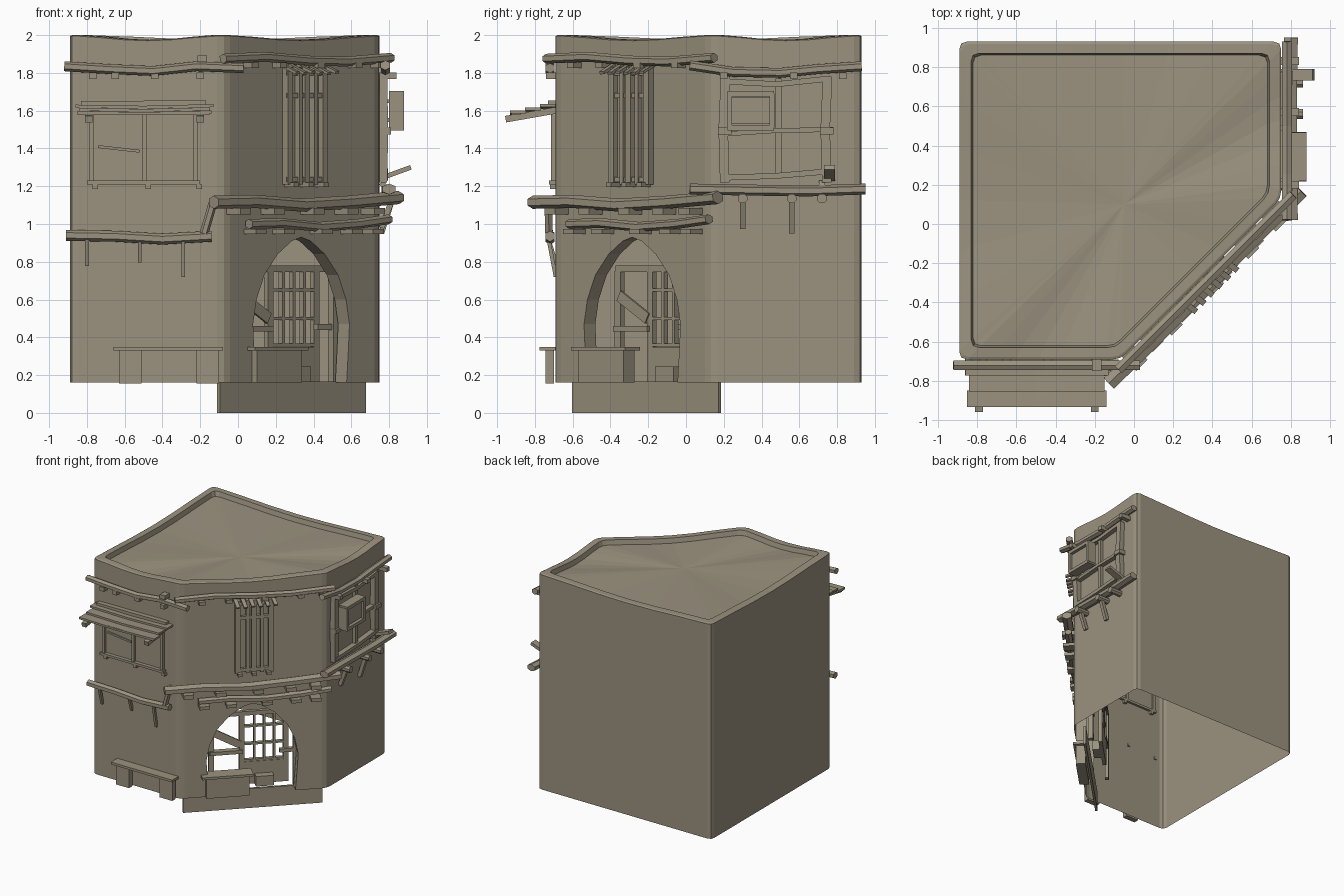
import bpy, bmesh, math, random
from mathutils import Vector

if "Cube" in bpy.data.objects:
    bpy.data.objects.remove(bpy.data.objects["Cube"])
random.seed(4)

clay = bpy.data.materials.new("weathered_clay")
clay.diffuse_color = (0.33, 0.29, 0.215, 1)
clay.use_nodes = True
clay.node_tree.nodes["Principled BSDF"].inputs["Base Color"].default_value = clay.diffuse_color
R2 = math.sqrt(0.5)

def finish(bm, name):
    bmesh.ops.recalc_face_normals(bm, faces=bm.faces)
    me = bpy.data.meshes.new(name)
    bm.to_mesh(me)
    bm.free()
    me.materials.append(clay)
    ob = bpy.data.objects.new(name, me)
    bpy.context.collection.objects.link(ob)
    return ob

# Wall frames: origin of u=0, step per u, outward normal
WALLS = {"front": (Vector((0, -.69, 0)), Vector((1, 0, 0)), Vector((0, -1, 0))),
         "corner": (Vector((0, -.62, 0)), Vector((1, 1, 0)), Vector((R2, -R2, 0))),
         "side": (Vector((.75, 0, 0)), Vector((0, 1, 0)), Vector((1, 0, 0)))}

def at(wall, u, n, z):
    o, U, N = WALLS[wall]
    return o + U * u + N * n + Vector((0, 0, z))

def beam(name, wall, pts, w, h, sides=4):
    """Sweep a section (w deep, h tall) along (u, n, z) points of a wall."""
    P = [at(wall, *p) for p in pts]
    N = WALLS[wall][2]
    bm = bmesh.new()
    rings = []
    for i, p in enumerate(P):
        t = (P[min(i + 1, len(P) - 1)] - P[max(i - 1, 0)]).normalized()
        a = N if abs(t.dot(N)) < .6 else WALLS[wall][1].normalized()
        up = t.cross(a).normalized()
        a = up.cross(t).normalized()
        k = 1 / math.cos(math.pi / sides)
        ring = []
        for j in range(sides):
            ang = 2 * math.pi * (j + .5) / sides
            ring.append(bm.verts.new(p + a * (math.cos(ang) * k * w / 2) + up * (math.sin(ang) * k * h / 2)))
        rings.append(ring)
    for r, s in zip(rings, rings[1:]):
        for j in range(sides):
            bm.faces.new((r[j], r[(j + 1) % sides], s[(j + 1) % sides], s[j]))
    bm.faces.new(rings[0])
    bm.faces.new(rings[-1])
    return finish(bm, name)

def block(name, wall, u0, u1, n0, n1, z0, z1):
    bm = bmesh.new()
    v = [bm.verts.new(at(wall, u, n, z)) for z in (z0, z1) for u, n in ((u0, n0), (u1, n0), (u1, n1), (u0, n1))]
    for f in ((0, 1, 2, 3), (4, 5, 6, 7), (0, 1, 5, 4), (1, 2, 6, 5), (2, 3, 7, 6), (3, 0, 4, 7)):
        bm.faces.new([v[i] for i in f])
    return finish(bm, name)

# Building shell: five walls with rounded corners, wavy parapet, sunken roof, open bottom
def corners(d):
    return [Vector(c) for c in ((-.89 + d, -.69 + d), (-.07 - .414 * d, -.69 + d), (.75 - d, .13 + .414 * d),
                                (.75 - d, .93 - d), (-.89 + d, .93 - d))]

def ring(d, r=.04):
    C, out = corners(d), []
    for i, c in enumerate(C):
        p, q = C[i - 1], C[(i + 1) % 5]
        a, b = c + (p - c).normalized() * r, c + (q - c).normalized() * r
        e = q + (c - q).normalized() * r
        out += [(a, 0), (a * .25 + c * .5 + b * .25, 0), (b, 0)]
        out += [(b.lerp(e, k / 6), .025 * math.sin(math.pi * k / 6) ** 1.5) for k in range(1, 6)]
    return out

bm = bmesh.new()
outer, rim, inner = ring(0), ring(.06), ring(.07)
loops = [[bm.verts.new((p.x, p.y, z if z < 1 else z - s)) for p, s in rg]
         for rg, z in ((outer, .16), (outer, 1.995), (ring(.012), 2.0), (rim, 2.0), (inner, 1.96))]
n = len(outer)
door_edge = range(10, 16)        # segments of the diagonal wall
for li, (lo, hi) in enumerate(zip(loops, loops[1:])):
    for i in range(n):
        if not (li == 0 and i in door_edge):
            bm.faces.new((lo[i], lo[(i + 1) % n], hi[(i + 1) % n], hi[i]))
mid = bm.verts.new((-.05, .1, 1.935))
for i in range(n):
    bm.faces.new((loops[4][i], loops[4][(i + 1) % n], mid))
# Pointed arch cut in the diagonal wall, with a deep jamb
half = [(.24, .16), (.25, .35), (.255, .47), (.237, .6), (.195, .73), (.125, .84), (.05, .91)]
arch = [(.335 - x, z) for x, z in half] + [(.335, .93)] + [(.335 + x, z) for x, z in reversed(half)]
av = [bm.verts.new(at("corner", x, 0, z)) for x, z in arch]
bv = [bm.verts.new(at("corner", x, -.085, z)) for x, z in arch]
bm.faces.new([loops[0][10]] + av + [loops[0][16]] + [loops[1][i] for i in range(16, 9, -1)])
for i in range(len(av) - 1):
    bm.faces.new((av[i], av[i + 1], bv[i + 1], bv[i]))
for v in [v for v in bm.verts if not v.link_faces]:
    bm.verts.remove(v)
shell = finish(bm, "building_shell")

# Foundation under the doorway
block("foundation_step", "corner", -.04, .735, -.1, -.08, 0, .165)

# Long warped trim beams
beam("front_top_trim", "front", [(-.92, .03, 1.835), (-.68, .03, 1.82), (-.45, .03, 1.81), (-.22, .03, 1.835), (.03, .03, 1.825)], .05, .045, 6)
beam("corner_top_trim", "corner", [(-.1, .03, 1.875), (.12, .03, 1.885), (.35, .03, 1.865), (.55, .03, 1.86), (.79, .03, 1.88)], .05, .045, 6)
beam("side_top_trim", "side", [(.02, .03, 1.84), (.25, .03, 1.805), (.5, .03, 1.8), (.7, .03, 1.82), (.93, .03, 1.835)], .05, .045, 6)
beam("corner_large_beam", "corner", [(-.16, .045, 1.115), (.05, .05, 1.12), (.3, .05, 1.1), (.55, .045, 1.115), (.82, .045, 1.14)], .075, .06, 6)
beam("corner_small_beam", "corner", [(.03, .04, 1.0), (.2, .04, 1.005), (.4, .04, .985), (.6, .04, 1.0), (.77, .04, 1.025)], .055, .045, 6)
beam("front_middle_beam", "front", [(-.91, .03, .94), (-.65, .03, .935), (-.4, .03, .92), (-.14, .03, .935)], .05, .05, 6)
beam("side_middle_beam", "side", [(.02, .05, 1.185), (.3, .045, 1.18), (.65, .045, 1.175), (.95, .05, 1.185)], .07, .05, 6)
beam("corner_strut", "front", [(-.18, .035, .95), (-.13, .04, 1.12)], .04, .04, 6)

# Joist ends under the beams
def joists(name, wall, us, z, depth, half_w=.02, h=.035):
    k = R2 if wall == "corner" else 1
    for u in us:
        block(name, wall, u - half_w * k, u + half_w * k, -.03, depth, z - h / 2, z + h / 2)

joists("front_top_joist", "front", (-.77, -.65, -.44, -.2), 1.785, .05)
joists("front_top_peg", "front", (-.19,), 1.875, .06, .025)
joists("corner_top_joist", "corner", (.05, .2, .4, .6, .72), 1.84, .06, .025, .03)
joists("side_top_joist", "side", (.2, .57, .83), 1.785, .09)
joists("corner_large_joist", "corner", (-.03, .15, .36, .54, .68), 1.068, .1, .04)
joists("corner_small_joist", "corner", (.06, .21, .41, .57, .68), .96, .09, .04, .028)

# Hanging braces
for u, z in ((-.8, .78), (-.52, .8), (-.29, .72)):
    beam("front_brace", "front", [(u, .04, .93), (u, 0, z)], .02, .02)
for u, z in ((.3, .98), (.56, .955), (.72, 1.22)):
    beam("side_brace", "side", [(u, .07, 1.14), (u, .01, z)], .03, .03)
    beam("side_log_end", "side", [(u, -.03, 1.135), (u, .11, 1.135)], .05, .05, 8)

# Front plank awning
for i, (y, du) in enumerate(((.04, .0), (.12, .02), (.2, .01))):
    z = 1.632 - .21 * y
    beam("awning_plank", "front", [(-.86 + du, y, z), (-.5, y, z - .006), (-.13 - du, y, z + .003)], .085, .016)
for u in (-.79, -.2):
    beam("awning_bracket", "front", [(u, -.02, 1.605), (u, .265, 1.555)], .04, .035)
beam("awning_end_rail", "front", [(-.85, .21, 1.585), (-.15, .21, 1.585)], .05, .018)
beam("awning_wall_rail", "front", [(-.83, .02, 1.635), (-.17, .02, 1.64)], .04, .03)

# Front window
block("front_window_pane", "front", -.77, -.22, -.01, .004, 1.23, 1.57)
for u in (-.775, -.495, -.225):
    block("front_window_post", "front", u - .013, u + .013, -.02, .025, 1.22, 1.58)
    block("front_sill_peg", "front", u + .005, u + .035, -.02, .03, 1.185, 1.21)
block("front_window_sill", "front", -.8, -.2, -.02, .035, 1.21, 1.23)
beam("front_broken_board", "front", [(-.74, .01, 1.41), (-.52, .01, 1.385)], .01, .015)

# Bench
block("bench_seat", "front", -.66, -.08, 0, .085, .33, .35)
for u in (-.57, -.16):
    block("bench_leg", "front", u - .06, u + .06, .01, .055, .155, .335)

# Tall diagonal window with a slatted hood
block("tall_window_pane", "corner", .24, .44, -.01, .008, 1.22, 1.82)
for u in (.25, .305, .34, .385, .435):
    w = .009 if u in (.305, .385) else .014
    block("tall_window_post", "corner", u - w, u + w, -.02, .04, 1.21, 1.83)
for z in (1.235, 1.68, 1.8):
    block("tall_window_rail", "corner", .235, .445, -.02, .032, z - .013, z + .013)
for i in range(6):
    u = .235 + i * .042
    beam("hood_slat", "corner", [(u, -.01, 1.845), (u + .01, .1, 1.805 + random.uniform(-.01, .01))], .03, .015)
for u in (.26, .34, .42):
    block("tall_window_peg", "corner", u - .013, u + .013, -.02, .07, 1.195, 1.22)

# Side window with projecting shutter
for u in (.205, .745):
    beam("side_window_post", "side", [(u, .015, 1.22), (u - .008, .02, 1.5), (u + .004, .015, 1.78)], .05, .05)
    block("side_window_cap", "side", u - .035, u + .035, -.01, .06, 1.475, 1.51)
block("side_window_mullion", "side", .475, .505, -.01, .03, 1.25, 1.77)
beam("side_window_head", "side", [(.2, .02, 1.755), (.48, .02, 1.74), (.76, .02, 1.77)], .04, .03)
beam("side_window_rail", "side", [(.18, .02, 1.475), (.48, .02, 1.495), (.78, .02, 1.5)], .04, .025)
beam("side_window_sill", "side", [(.19, .02, 1.245), (.48, .02, 1.255), (.77, .02, 1.28)], .05, .03)
block("shutter_panel", "side", .24, .445, .07, .11, 1.53, 1.67)
for z in (1.51, 1.69):
    block("shutter_rail", "side", .22, .465, .05, .13, z - .014, z + .014)
for u in (.23, .455):
    block("shutter_stile", "side", u - .014, u + .014, .05, .13, 1.51, 1.69)
for z in (1.55, 1.65):
    block("shutter_hinge", "side", .25, .27, -.01, .08, z - .01, z + .01)
beam("side_peg", "side", [(.76, .0, 1.24), (.76, .165, 1.3)], .06, .025)

# Serving counter in the arch
block("counter_top", "corner", .05, .335, -.06, .055, .33, .35)
block("counter_base", "corner", .075, .315, -.045, .035, .16, .33)

# Shop front set back inside the arch
D0, D1 = -.21, -.18
block("shop_lintel", "corner", .12, .6, D0, D1, .745, .78)
for u in (.13, .3, .545):
    block("shop_post", "corner", u - .015, u + .015, D0, D1, .16, .75)
for u in (.37, .425, .48):
    block("shop_glazing_bar", "corner", u - .006, u + .006, D0, D1, .36, .75)
for z in (.36, .5, .65):
    block("shop_cross_bar", "corner", .3, .545, D0, D1, z - .008, z + .008)
block("shop_lower_panel", "corner", .3, .545, D0, D1, .16, .35)
block("shop_crate", "corner", .37, .47, D1, D1 + .06, .16, .245)
block("shop_left_rail", "corner", .12, .3, D0, D1 + .02, .43, .46)
beam("shop_broken_board", "corner", [(.14, D1, .62), (.29, D1, .5)], .015, .06)
block("door_stile", "corner", .575, .6, -.14, -.1, .16, .75)
block("door_rail", "corner", .5, .6, -.14, -.11, .44, .47)
